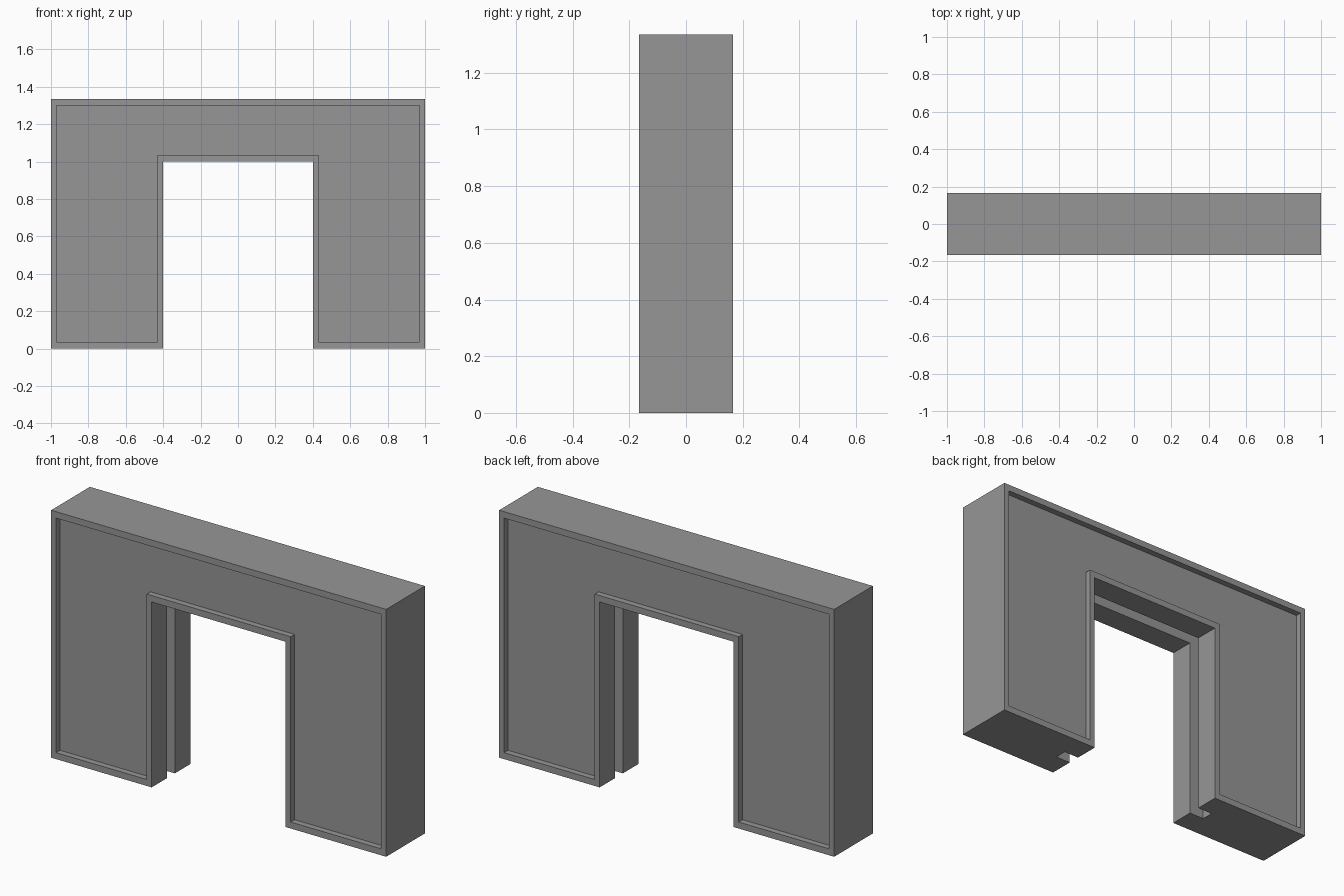
import bpy, bmesh

if "Cube" in bpy.data.objects:
    bpy.data.objects.remove(bpy.data.objects["Cube"])

W, H, D = 1.0, 1.335, 0.165      # half width, height, half depth
OW, OH = 0.40, 1.0               # opening half width and height
BX, BZ = 0.03, 0.035             # border around the sunken panels
RECESS = 0.033                   # panel depth
SLOT, SLOT_DEPTH = 0.033, 0.088  # half width and depth of the slot in the opening


def prism(name, outline, y0, y1):
    """Extrude an x/z outline from y0 to y1."""
    bm = bmesh.new()
    face = bm.faces.new([bm.verts.new((x, y0, z)) for x, z in outline])
    out = bmesh.ops.extrude_face_region(bm, geom=[face])
    moved = [v for v in out["geom"] if isinstance(v, bmesh.types.BMVert)]
    bmesh.ops.translate(bm, verts=moved, vec=(0, y1 - y0, 0))
    bmesh.ops.recalc_face_normals(bm, faces=bm.faces)
    mesh = bpy.data.meshes.new(name)
    bm.to_mesh(mesh)
    bm.free()
    obj = bpy.data.objects.new(name, mesh)
    bpy.context.collection.objects.link(obj)
    return obj


def arch(bx, bz):
    """Doorway outline, shrunk by a border."""
    half = [(OW + bx, OH + bz), (OW + bx, bz), (W - bx, bz), (W - bx, H - bz)]
    return half + [(-x, z) for x, z in reversed(half)]


def cut(target, cutter):
    mod = target.modifiers.new("cut", 'BOOLEAN')
    mod.operation = 'DIFFERENCE'
    mod.solver = 'EXACT'
    mod.object = cutter
    bpy.context.view_layer.objects.active = target
    bpy.ops.object.modifier_apply(modifier=mod.name)
    bpy.data.objects.remove(cutter)


# Doorway wall
wall = prism("doorway_wall", arch(0, 0), -D, D)
grey = bpy.data.materials.new("grey")
grey.diffuse_color = (0.305, 0.305, 0.305, 1)
grey.use_nodes = True
grey.node_tree.nodes["Principled BSDF"].inputs["Base Color"].default_value = grey.diffuse_color
wall.data.materials.append(grey)

# Sunken panels, front and back
for side in (-1, 1):
    cut(wall, prism("panel_cutter", arch(BX, BZ), side * (D - RECESS), side * (D + 0.1)))

# Slot running around the inside of the opening
sx, sz = OW + SLOT_DEPTH, OH + SLOT_DEPTH
cut(wall, prism("slot_cutter", [(-sx, -0.1), (sx, -0.1), (sx, sz), (-sx, sz)], -SLOT, SLOT))
